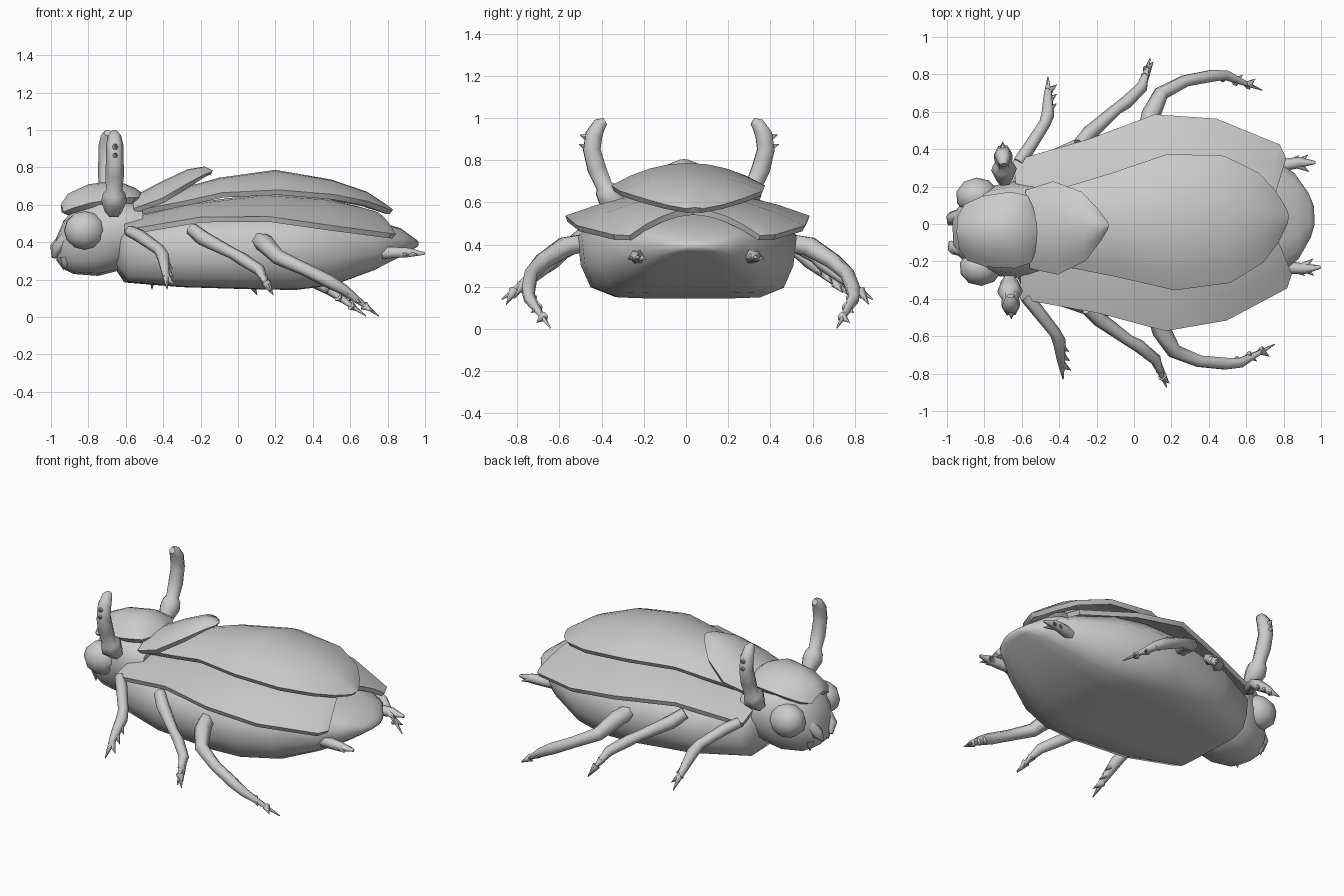
import bpy, bmesh, math
from mathutils import Vector, Matrix

if "Cube" in bpy.data.objects:
    bpy.data.objects.remove(bpy.data.objects["Cube"])

TURN = Matrix.Rotation(0.05, 4, 'Z')   # the bug sits slightly turned


def finish(ob, angle=40):
    """Apply modifiers / curves, turn into place, smooth by angle."""
    bpy.ops.object.select_all(action='DESELECT')
    ob.select_set(True)
    bpy.context.view_layer.objects.active = ob
    bpy.ops.object.convert(target='MESH')
    ob = bpy.context.view_layer.objects.active
    ob.data.transform(TURN)
    bpy.ops.object.shade_smooth_by_angle(angle=math.radians(angle))
    return ob


def from_grid(name, rows, closed=False):
    bm = bmesh.new()
    vs = [[bm.verts.new(p) for p in r] for r in rows]
    n = len(rows[0])
    for a, b in zip(vs, vs[1:]):
        for j in range(n if closed else n - 1):
            k = (j + 1) % n
            bm.faces.new((a[j], b[j], b[k], a[k]))
    if closed:
        bm.faces.new(vs[0])
        bm.faces.new(vs[-1][::-1])
        bmesh.ops.recalc_face_normals(bm, faces=bm.faces)
    me = bpy.data.meshes.new(name)
    bm.to_mesh(me)
    bm.free()
    ob = bpy.data.objects.new(name, me)
    bpy.context.collection.objects.link(ob)
    return ob


def plate(name, stations, thick=0.03, power=2.0, steps=4):
    """Domed shell; station = x centre, x edge, half width, z centre, z edge."""
    rows = []
    for xc, xe, w, zc, ze in stations:
        ts = [i / steps for i in range(steps + 1)]
        rows.append([(xc + (xe - xc) * t, w * t, zc + (ze - zc) * t ** power) for t in ts])
    ob = from_grid(name, rows)
    m = ob.modifiers.new("mirror", 'MIRROR')
    m.use_axis = (False, True, False)
    s = ob.modifiers.new("thickness", 'SOLIDIFY')
    s.thickness, s.offset = thick, -1
    return finish(ob)


def loft(name, stations, half):
    """Closed body; station = x, half width, z bottom, z top; half = side profile."""
    prof = half + [(-y, z) for y, z in half[-2:0:-1]]
    rows = [[(x, w * y, b + (t - b) * z) for y, z in prof] for x, w, b, t in stations]
    return finish(from_grid(name, rows, True), 65)


def limb(name, pts, spikes=(), size=0.025, fat=1.03):
    """Mirrored pair of tapered tubes with thorn spikes (start, end)."""
    for side, s in (("left", 1), ("right", -1)):
        cu = bpy.data.curves.new(name, 'CURVE')
        cu.dimensions = '3D'
        cu.bevel_depth, cu.bevel_resolution, cu.use_fill_caps = 1.0, 1, True
        paths = [[(x, y, z, r * fat) for x, y, z, r in pts]]
        paths += [[(*a, size), (*b, 0.001)] for a, b in spikes]
        for path in paths:
            sp = cu.splines.new('POLY')
            sp.points.add(len(path) - 1)
            for p, (x, y, z, r) in zip(sp.points, path):
                p.co, p.radius = (x, y * s, z, 1), r
        ob = bpy.data.objects.new(f"{side}_{name}", cu)
        bpy.context.collection.objects.link(ob)
        finish(ob, 65)


def thorns(a, b, d, fracs=(0.2, 0.5, 0.78)):
    """Row of spikes along segment a-b leaning towards d."""
    a, b, d = Vector(a[:3]), Vector(b[:3]), Vector(d).normalized()
    along = (b - a).normalized()
    out = []
    for f in fracs:
        p = a.lerp(b, f)
        out.append((tuple(p), tuple(p + d * 0.05 + along * 0.045)))
    return out


# Abdomen and head
loft("abdomen", [(-.66, .20, .27, .50), (-.60, .345, .185, .52), (-.3, .465, .16, .57),
                 (.1, .52, .148, .60), (.3, .51, .145, .60), (.5, .455, .17, .58),
                 (.72, .34, .25, .52), (.87, .23, .325, .475), (.94, .12, .365, .425),
                 (.965, .05, .38, .405)],
     [(0, 0), (.4, 0), (.66, .01), (.88, .11), (.97, .34), (1, .64), (.82, .85), (.45, .96), (0, 1)])
loft("head", [(-.97, .08, .30, .43), (-.94, .13, .26, .50), (-.88, .19, .23, .59),
              (-.75, .24, .22, .66), (-.63, .26, .25, .64), (-.52, .24, .35, .60)],
     [(0, 0), (.55, .03), (.85, .2), (1, .5), (.9, .8), (.55, .96), (0, 1)])

# Shell plates
plate("head_cap", [(-.95, -.94, .09, .60, .56), (-.91, -.90, .15, .66, .58),
                   (-.80, -.80, .19, .71, .61), (-.65, -.65, .205, .73, .635),
                   (-.55, -.56, .18, .69, .64), (-.51, -.53, .11, .66, .64)], .04)
plate("neck_shield", [(-.57, -.57, .21, .64, .58), (-.42, -.42, .25, .72, .635),
                      (-.27, -.27, .185, .79, .72), (-.18, -.18, .08, .805, .765),
                      (-.135, -.14, .02, .785, .775)])
plate("upper_wing_case", [(-.55, -.55, .17, .62, .57), (-.3, -.3, .23, .69, .62),
                          (-.1, -.1, .28, .745, .665), (.2, .2, .365, .787, .68),
                          (.5, .5, .34, .735, .655), (.69, .68, .24, .67, .62),
                          (.79, .765, .14, .605, .59), (.83, .82, .04, .575, .57)])
plate("lower_wing_cases", [(-.60, -.63, .37, .53, .465), (-.25, -.22, .465, .61, .535),
                           (.14, .14, .58, .66, .537), (.45, .47, .54, .64, .49),
                           (.65, .80, .385, .59, .447), (.72, .83, .31, .57, .443)], power=1.8)

# Eyes
for side, s in (("left", 1), ("right", -1)):
    bpy.ops.mesh.primitive_uv_sphere_add(segments=10, ring_count=6, radius=1)
    eye = bpy.context.object
    eye.name = f"{side}_eye"
    eye.data.transform(Matrix.Translation((-.83, s * .19, .463)) @ Matrix.Diagonal((.115, .1, .103, 1)))
    finish(eye)

# Mouth parts
limb("mandible", [(-.92, .09, .42, .04), (-.97, .08, .37, .035), (-.985, .05, .32, .012)],
     [((-.93, .10, .32), (-.93, .10, .25))], .03, 1)

# Horn-like feelers
limb("feeler", [(-.68, .27, .56, .045), (-.68, .325, .62, .068), (-.68, .345, .66, .06),
                (-.68, .355, .68, .044), (-.68, .39, .76, .05), (-.68, .413, .85, .047),
                (-.68, .403, .92, .046), (-.68, .375, .97, .036), (-.68, .35, .985, .02)],
     [((-.68, .41, .85), (-.68, .475, .875)), ((-.68, .41, .90), (-.68, .47, .92))], .035, 1)

# Legs
fore = [(-.60, .36, .46, .03), (-.55, .42, .435, .034), (-.45, .56, .36, .03),
        (-.43, .61, .32, .035), (-.425, .70, .25, .025), (-.42, .81, .15, .003)]
limb("front_leg", fore, thorns(fore[3], fore[5], (1, 0, -.4), (.1, .35, .6)))
mid = [(-.27, .44, .47, .035), (-.21, .50, .42, .04), (-.06, .62, .34, .03),
       (-.01, .65, .31, .034), (.08, .73, .25, .03), (.13, .88, .14, .003)]
limb("middle_leg", mid, thorns(mid[4], mid[5], (.4, .1, -.7), (.1, .35, .6)))
hind = [(.09, .48, .41, .045), (.12, .58, .39, .05), (.18, .69, .32, .04), (.31, .75, .26, .034),
        (.45, .77, .19, .035), (.53, .77, .145, .028), (.72, .68, .005, .003)]
limb("hind_leg", hind, thorns(hind[4], hind[6], (.2, .8, -.1), (.2, .45, .7)))

# Tail prongs
tail = [(.70, .25, .34, .038), (.82, .275, .345, .033), (.90, .285, .345, .028), (.985, .28, .34, .008)]
limb("tail_prong", tail, thorns(tail[1], tail[3], (.3, .8, -.2), (.1, .4))
     + thorns(tail[1], tail[3], (.3, -.8, -.2), (.4,)))
